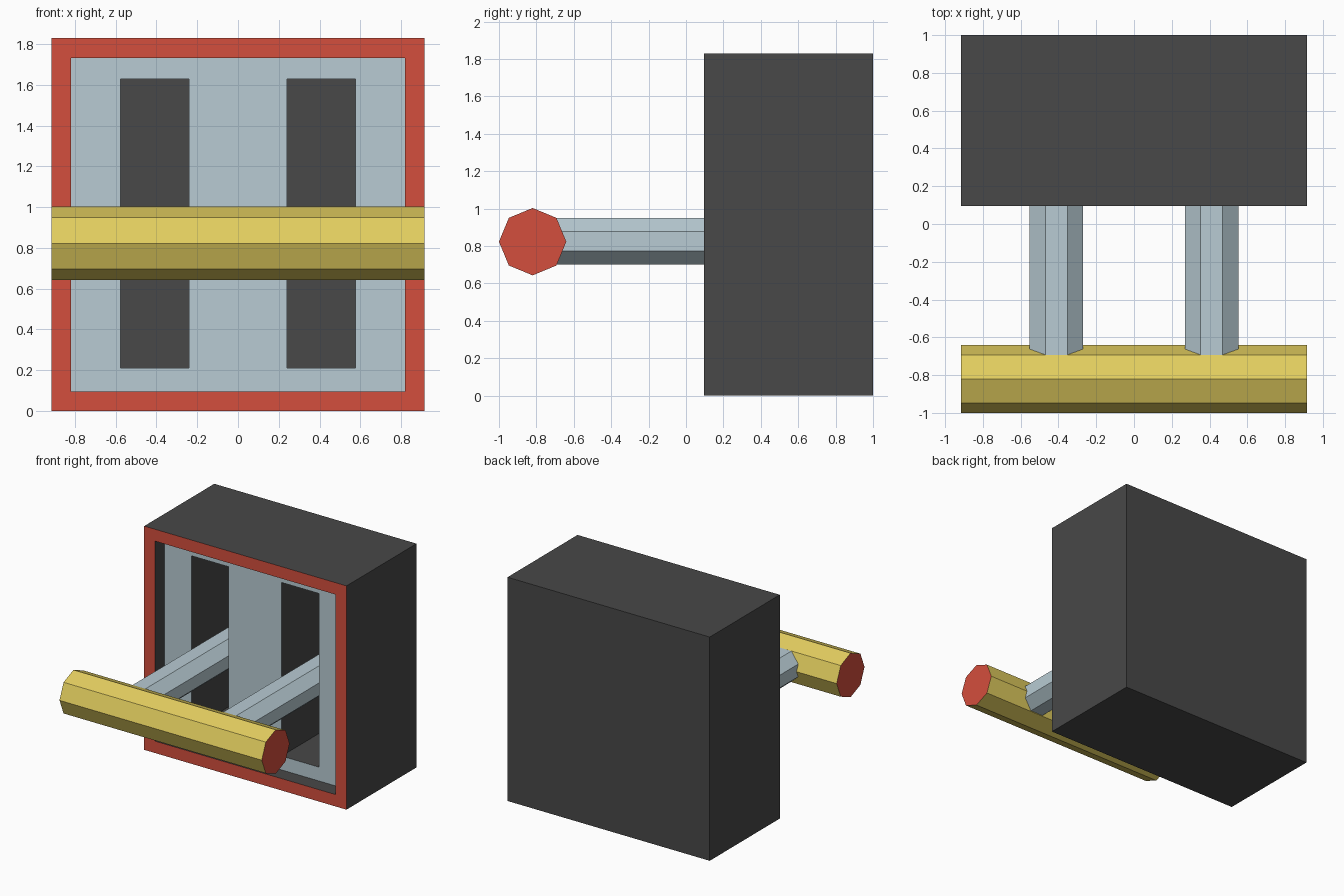
import bpy, bmesh, math
from mathutils import Matrix, Vector

if "Cube" in bpy.data.objects:
    bpy.data.objects.remove(bpy.data.objects["Cube"])


def material(name, rgb):
    m = bpy.data.materials.new(name)
    lin = [(c / 255 / 12.92) if c < 10 else ((c / 255 + 0.055) / 1.055) ** 2.4 for c in rgb]
    m.diffuse_color = (*lin, 1)
    m.use_nodes = True
    m.node_tree.nodes["Principled BSDF"].inputs["Base Color"].default_value = m.diffuse_color
    return m


DARK = material("charcoal", (72, 72, 72))
RED = material("red", (212, 78, 61))
STEEL = material("pale_steel", (184, 203, 211))
YELLOW = material("yellow", (226, 205, 95))


def finish(name, bm, mats):
    mesh = bpy.data.meshes.new(name)
    bm.to_mesh(mesh)
    bm.free()
    for m in mats:
        mesh.materials.append(m)
    ob = bpy.data.objects.new(name, mesh)
    bpy.context.collection.objects.link(ob)
    return ob


def push_back(bm, faces, y):
    """Sink faces into the housing until they lie at depth y."""
    new = bmesh.ops.extrude_discrete_faces(bm, faces=faces)["faces"]
    for f in new:
        for v in f.verts:
            v.co.y = y
    return new


# Housing: box with a framed recess and two deep slots in the recessed plate
FRONT, BACK, PLATE, SLOT_END = 0.095, 1.0, 0.22, 0.92
bm = bmesh.new()
bmesh.ops.create_cube(bm, size=1, matrix=Matrix.Translation((0, (FRONT + BACK) / 2, 0.915))
                      @ Matrix.Diagonal((1.83, BACK - FRONT, 1.83, 1)))
front = [f for f in bm.faces if f.normal.y < -0.9]
bmesh.ops.inset_region(bm, faces=front, thickness=0.097, use_even_offset=True)
push_back(bm, front, PLATE)


def plate_faces():
    return [f for f in bm.faces if all(abs(v.co.y - PLATE) < 1e-4 for v in f.verts)]


cuts = [((x, 0, 0), (1, 0, 0)) for x in (-0.577, -0.24, 0.24, 0.577)]
cuts += [((0, 0, z), (0, 0, 1)) for z in (0.21, 1.63)]
for co, no in cuts:
    faces = plate_faces()
    geom = faces + list({e for f in faces for e in f.edges}) + list({v for f in faces for v in f.verts})
    bmesh.ops.bisect_plane(bm, geom=geom, plane_co=Vector(co), plane_no=Vector(no))

slots = [f for f in plate_faces()
         if 0.24 < abs(f.calc_center_median().x) < 0.577 and 0.21 < f.calc_center_median().z < 1.63]
push_back(bm, slots, SLOT_END)
bm.normal_update()
for f in bm.faces:
    ys = [v.co.y for v in f.verts]
    if max(ys) < FRONT + 1e-3:
        f.material_index = 1
    elif max(abs(y - PLATE) for y in ys) < 1e-3:
        f.material_index = 2
finish("housing", bm, [DARK, RED, STEEL])


def octagon_bar(name, matrix, radius, length, mats):
    """Eight-sided bar; end caps take the last material."""
    bm = bmesh.new()
    bmesh.ops.create_cone(bm, cap_ends=True, segments=8, radius1=radius, radius2=radius, depth=length)
    for f in bm.faces:
        if len(f.verts) == 8:
            f.material_index = len(mats) - 1
    bmesh.ops.transform(bm, matrix=matrix, verts=bm.verts)
    return finish(name, bm, mats)


# Cross handle
octagon_bar("handle", Matrix.Translation((0, -0.82, 0.823)) @ Matrix.Rotation(math.pi / 2, 4, 'Y'),
            0.18, 1.83, [YELLOW, RED])

# Two lever arms running from the handle into the slots, flat sides up
for side, label in ((-1, "left"), (1, "right")):
    y0, y1 = -0.8, SLOT_END
    m = (Matrix.Translation((side * 0.411, (y0 + y1) / 2, 0.825))
         @ Matrix.Diagonal((0.141, 1, 0.125, 1))
         @ Matrix.Rotation(math.pi / 2, 4, 'X') @ Matrix.Rotation(math.pi / 8, 4, 'Z'))
    octagon_bar(label + "_arm", m, 1 / math.cos(math.pi / 8), y1 - y0, [STEEL])
